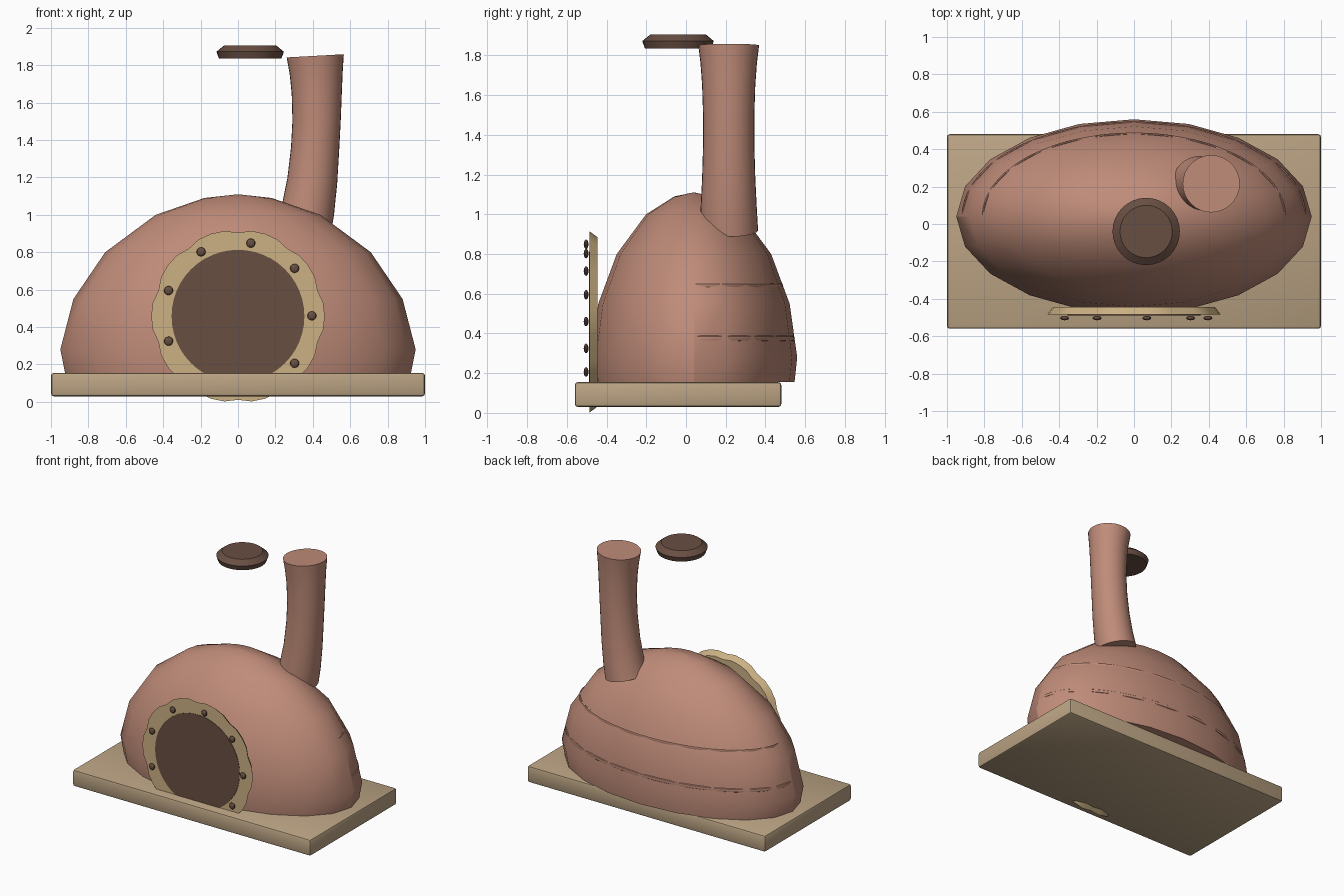
import bpy, bmesh
from math import sin, cos, pi, radians, sqrt
from mathutils import Vector

if "Cube" in bpy.data.objects:
    bpy.data.objects.remove(bpy.data.objects["Cube"])


def material(name, rgb):
    m = bpy.data.materials.new(name)
    m.use_nodes = True
    colour = (*rgb, 1)
    m.diffuse_color = colour
    m.node_tree.nodes["Principled BSDF"].inputs["Base Color"].default_value = colour
    return m


CLAY = material("terracotta clay", (0.52, 0.26, 0.19))
SAND = material("sandstone", (0.50, 0.37, 0.23))
TRIM = material("pale trim", (0.60, 0.44, 0.23))
DARK = material("dark brown", (0.14, 0.077, 0.055))


def finish(name, bm, mat):
    bmesh.ops.recalc_face_normals(bm, faces=bm.faces)
    mesh = bpy.data.meshes.new(name)
    bm.to_mesh(mesh)
    bm.free()
    mesh.materials.append(mat)
    ob = bpy.data.objects.new(name, mesh)
    bpy.context.collection.objects.link(ob)
    bpy.ops.object.select_all(action="DESELECT")
    ob.select_set(True)
    bpy.context.view_layer.objects.active = ob
    bpy.ops.object.shade_smooth_by_angle(angle=radians(30))
    return ob


def loft(name, rings, mat):
    """Skin a series of equal-length closed rings and cap both ends."""
    bm = bmesh.new()
    rows = [[bm.verts.new(p) for p in ring] for ring in rings]
    n = len(rows[0])
    for a, b in zip(rows, rows[1:]):
        for i in range(n):
            j = (i + 1) % n
            bm.faces.new((a[i], a[j], b[j], b[i]))
    bm.faces.new(rows[0])
    bm.faces.new(rows[-1])
    return finish(name, bm, mat)


def circle(n, centre, u, v):
    """Ring of n points around centre, spanned by the half axes u and v."""
    c, u, v = Vector(centre), Vector(u), Vector(v)
    return [c + u * cos(2 * pi * i / n) + v * sin(2 * pi * i / n) for i in range(n)]


# Base slab
bm = bmesh.new()
bmesh.ops.create_cube(bm, size=1)
for v in bm.verts:
    v.co = (v.co.x * 2, v.co.y * 1.04 - 0.04, v.co.z * 0.125 + 0.0925)
bmesh.ops.bevel(bm, geom=bm.edges[:], offset=0.015, segments=2, profile=0.5, affect="EDGES")
finish("base_slab", bm, SAND)

# Faceted oval dome
DOME_Y, DEPTH = 0.04, 0.52 / 0.95
profile = [(0.925, 0.155), (0.95, 0.28), (0.88, 0.55), (0.71, 0.80),
           (0.44, 1.0), (0.18, 1.09), (0.002, 1.11)]
loft("oven_dome", [circle(20, (0, DOME_Y, z), (r, 0, 0), (0, r * DEPTH, 0))
                   for r, z in profile], CLAY)


# Thin bands showing through the rear half of the dome
def band(name, r, z):
    rings = []
    for k in range(61):
        a = pi * k / 60
        centre = Vector((r * cos(a), DOME_Y + r * DEPTH * sin(a), z))
        out = Vector((cos(a) * DEPTH, sin(a), 0)).normalized()
        rings.append(circle(8, centre, out * 0.0075, (0, 0, 0.014)))
    loft(name, rings, CLAY)


band("upper_band", 0.819 * 0.984, 0.64)
band("lower_band", 0.925 * 0.988, 0.375)

# Curved, flared chimney: x, z, radius
path = [(0.35, 0.92, 0.148), (0.373, 1.02, 0.142), (0.397, 1.18, 0.134),
        (0.412, 1.35, 0.129), (0.42, 1.5, 0.129), (0.421, 1.65, 0.134),
        (0.418, 1.76, 0.142), (0.413, 1.85, 0.153)]
rings = []
for i, (x, z, r) in enumerate(path):
    p, q = path[max(i - 1, 0)], path[min(i + 1, len(path) - 1)]
    along = Vector((q[0] - p[0], 0, q[1] - p[1])).normalized()
    side = Vector((0, 1, 0)).cross(along)
    rings.append(circle(32, (x, 0.215, z), side * r, (0, r, 0)))
loft("chimney", rings, CLAY)

# Floating cap
loft("chimney_cap", [circle(32, (0.065, -0.04, z), (r, 0, 0), (0, r, 0))
                     for r, z in ((0.167, 1.835), (0.18, 1.872), (0.14, 1.905))], DARK)

# Scalloped door surround, tapering to the back
DOOR_Z = 0.458


def scallop(y, scale):
    ring = []
    for i in range(40):
        a = 2 * pi * i / 40
        r = scale * (0.447 + 0.017 * sqrt(abs(sin(5 * (a - pi / 2)))))
        ring.append(Vector((r * cos(a), y, DOOR_Z + r * sin(a))))
    return ring


loft("door_surround", [scallop(-0.485, 1), scallop(-0.445, 0.935)], TRIM)

# Round door panel
loft("door_panel", [circle(48, (0, y, DOOR_Z), (0.355, 0, 0), (0, 0, 0.355))
                    for y in (-0.488, -0.481)], DARK)

# Rivets around the door
for k in range(9):
    a = radians(40 * k)
    bm = bmesh.new()
    bmesh.ops.create_uvsphere(bm, u_segments=12, v_segments=8, radius=0.024)
    bmesh.ops.scale(bm, vec=(1, 0.5, 1), verts=bm.verts)
    bmesh.ops.translate(bm, vec=(0.395 * cos(a), -0.503, 0.46 + 0.395 * sin(a)), verts=bm.verts)
    finish(f"rivet_{k + 1}", bm, DARK)
